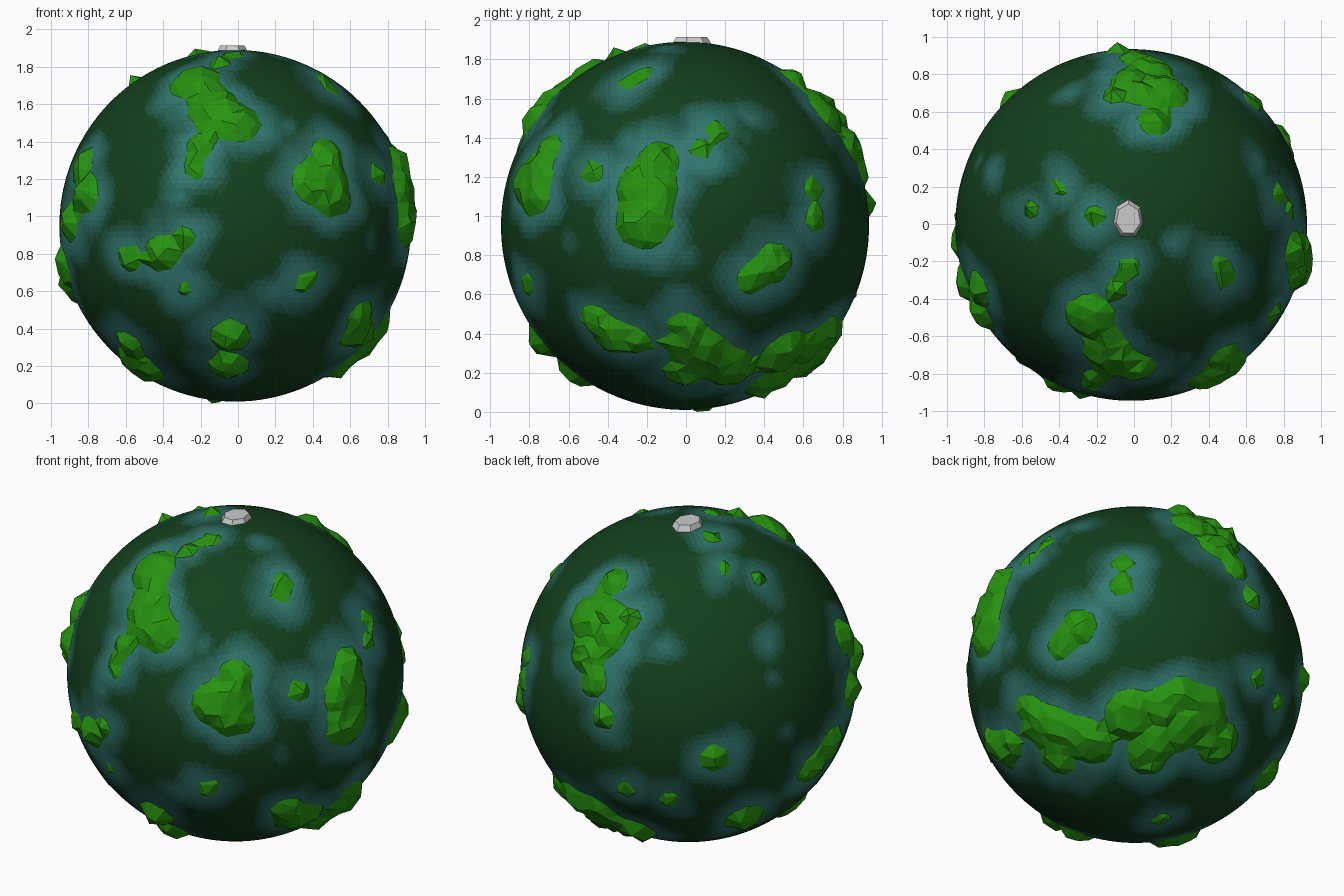
import bpy, bmesh, math, random
from mathutils import Vector, noise

if "Cube" in bpy.data.objects:
    bpy.data.objects.remove(bpy.data.objects["Cube"])

random.seed(4)
C = Vector((-0.015, -0.005, 0.95))
R = 0.94
Z = Vector((0, 0, 1))
land_spots, shoal_spots = [], []


def material(name, rgb):
    m = bpy.data.materials.new(name)
    m.diffuse_color = (*rgb, 1)
    m.use_nodes = True
    m.node_tree.nodes["Principled BSDF"].inputs["Base Color"].default_value = m.diffuse_color
    return m


def spots(view, data, store, absolute=False):
    """Project (across, up, radius) marks seen from a view direction onto the globe."""
    v = Vector(view).normalized()
    r = Vector((1, 0, 0)) if v.z > 0.99 else Z.cross(v).normalized()
    u = v.cross(r)
    for a, b, size in data:
        if absolute:
            a, b = a - C.dot(r), b - C.dot(u)
        p = r * a + u * b
        p += v * math.sqrt(max(0, R * R - p.length_squared))
        store.append((p.normalized() * R, size))


FRONT, RIGHT, TOP = (0, -1, 0), (1, 0, 0), (0, 0, 1)
BACK_LEFT, BACK_RIGHT = (-.641, .641, .423), (.641, .641, -.423)

# Land masses, by the side they are seen from
spots(FRONT, [(-.23, 1.72, .13), (-.14, 1.59, .13), (0, 1.5, .11), (-.11, 1.5, .09),
              (-.2, 1.38, .07), (-.23, 1.26, .05), (.48, 1.33, .09), (.41, 1.18, .12),
              (.51, 1.11, .11), (.49, 1.22, .1), (-.58, .78, .07), (-.41, .8, .09),
              (-.29, .88, .06), (-.28, .62, .04), (-.04, .36, .1), (-.05, .2, .1),
              (.38, .66, .05), (.56, .2, .1), (-.52, .2, .14), (-.58, .32, .08),
              (-.83, 1.27, .1), (-.81, 1.12, .1), (-.9, .97, .1)], land_spots, True)
spots(RIGHT, [(-.14, 1.28, .1), (-.2, 1.14, .15), (-.22, .98, .14), (.08, 1.34, .05),
              (.16, 1.44, .05), (.34, .68, .08), (.45, .76, .1), (.65, 1.14, .06),
              (.66, .98, .06), (-.48, 1.22, .06), (-.46, .47, .08), (-.38, .39, .11),
              (-.26, .36, .08), (-.03, .35, .08), (.08, .3, .14), (.2, .24, .12),
              (-.05, .47, .04), (.5, .3, .14), (.63, .34, .1), (.72, .42, .08),
              (.4, .14, .1), (-.3, 1.68, .05), (-.22, 1.73, .05), (-.82, .64, .04)],
      land_spots, True)
spots(TOP, [(.1, .83, .1), (.05, .7, .09), (.17, .71, .12), (.11, .55, .08),
            (-.1, .69, .06), (-.02, -.23, .05), (-.09, -.35, .05), (-.21, .04, .05),
            (-.4, .2, .04), (-.55, .08, .04)], land_spots, True)
spots(BACK_LEFT, [(-.55, .25, .1), (-.64, .12, .07), (-.65, .0, .08), (-.61, -.2, .06),
                  (-.02, -.48, .08), (-.25, -.69, .05), (.58, -.57, .1), (.7, -.45, .11)],
      land_spots)
spots(BACK_RIGHT, [(.42, -.3, .15), (.3, -.4, .12), (.5, -.46, .12), (.16, -.46, .1),
                   (.28, -.2, .08), (-.2, -.45, .12), (-.53, -.24, .08),
                   (.73, -.1, .05), (.72, -.6, .11), (.14, -.85, .05)], land_spots)

# Shallow water away from land
spots(RIGHT, [(.33, 1.5, .1), (.24, 1.36, .08), (-.3, 1.38, .08), (-.6, .85, .07),
              (0, .8, .06)], shoal_spots, True)
spots(FRONT, [(-.3, 1.1, .08), (-.33, .98, .08), (.2, .6, .09), (.28, 1.48, .06),
              (-.15, .45, .06)], shoal_spots, True)
spots(TOP, [(-.35, .7, .1), (.2, -.1, .07), (-.5, .2, .08), (.75, .3, .08)],
      shoal_spots, True)
spots(BACK_LEFT, [(.33, .12, .1), (.33, -.05, .06), (.4, -.35, .05)], shoal_spots)


def edge_distance(p, store):
    """Positive inside the marked patches, negative outside."""
    return max(size - (p - q).length for q, size in store)


def finish(name, bm, mats, smooth):
    for f in bm.faces:
        f.smooth = smooth
    me = bpy.data.meshes.new(name)
    bm.to_mesh(me)
    bm.free()
    for m in mats:
        me.materials.append(m)
    ob = bpy.data.objects.new(name, me)
    bpy.context.collection.objects.link(ob)
    return ob


# Ocean: smooth globe shaded from deep green to teal near the coasts
LEVELS = 12
deep, teal = Vector((.006, .05, .012)), Vector((.035, .2, .18))
water = [material(f"water_{i}", deep.lerp(teal, i / (LEVELS - 1))) for i in range(LEVELS)]
bm = bmesh.new()
bmesh.ops.create_icosphere(bm, subdivisions=6, radius=R)
for f in bm.faces:
    p = f.calc_center_median()
    wobble = noise.noise(p * 4.5) * .09
    t = max(1 + (edge_distance(p, land_spots) + wobble) / .15,
            .75 * (1 + (edge_distance(p, shoal_spots) - .09 + wobble) / .12))
    f.material_index = round(max(0, min(.9, t)) * (LEVELS - 1))
bmesh.ops.translate(bm, verts=bm.verts, vec=C)
finish("ocean", bm, water, True)

# Land: faceted crust that rises out of the ocean
bm = bmesh.new()
bmesh.ops.create_icosphere(bm, subdivisions=5, radius=R)
for v in bm.verts:
    jitter = Vector([random.uniform(-.018, .018) for _ in range(3)])
    p = (v.co + jitter).normalized() * R
    d = edge_distance(p, land_spots) + .012
    h = max(-.03, min(.055, d * .8))
    if h > .01:
        h *= random.uniform(.7, 1.15)
    v.co = p * (1 + h / R)
sunk = [f for f in bm.faces if all(v.co.length < R - .001 for v in f.verts)]
bmesh.ops.delete(bm, geom=sunk, context='FACES')
bmesh.ops.translate(bm, verts=bm.verts, vec=C)
for v in bm.verts:
    v.co.x = max(-1, min(1, v.co.x))
    v.co.z = max(0, v.co.z)
finish("land", bm, [material("grass_green", (.02, .29, .005))], False)

# Polar ice cap
bm = bmesh.new()
bmesh.ops.create_cone(bm, cap_ends=True, segments=7, radius1=.105, radius2=.075, depth=.05)
for v in bm.verts:
    v.co = Vector((v.co.x * .88 - .03, v.co.y * 1.1 + .025, v.co.z + 1.89))
finish("ice_cap", bm, [], False)
